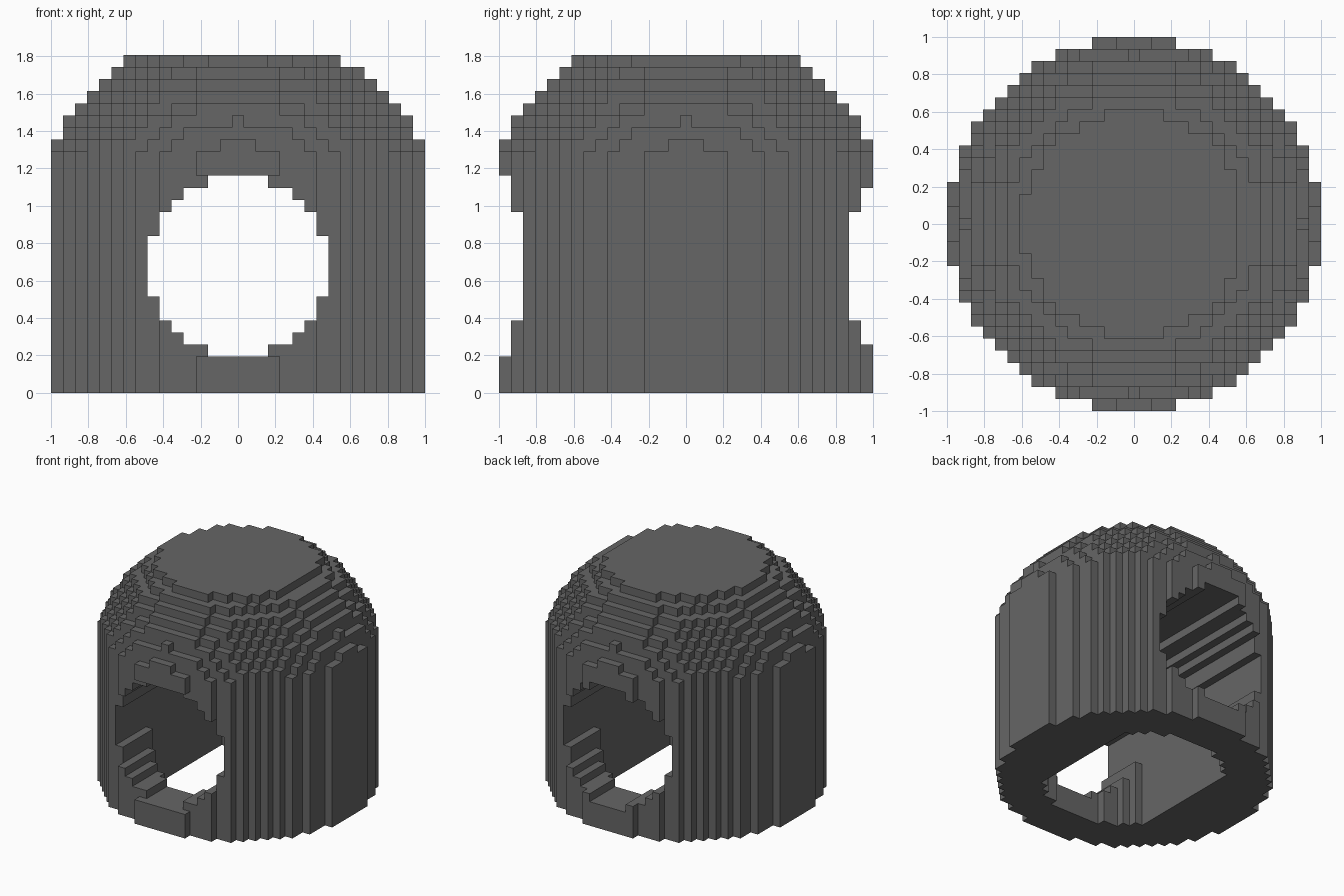
import bpy, bmesh

cube = bpy.data.objects.get("Cube")
if cube:
    bpy.data.objects.remove(cube, do_unlink=True)

HALF = 15               # cells on each side of the centre cell
LAYERS = 28
U = 2 / (2 * HALF + 1)  # cell size
TUNNEL_Z = 10           # layer of the tunnel axis


def solid(i, j, k):
    """True where the block shell fills cell (i, j, k)."""
    if not 0 <= k < LAYERS:
        return False
    r2 = i * i + j * j
    # round wall, then the dome above it
    if r2 > 240.25 or (k > 13 and r2 + (k - 13.5) ** 2 > 269):
        return False
    # round tunnel from front to back
    if i * i + (k - TUNNEL_Z) ** 2 <= 56.25:
        return False
    # straight-sided well through the floor
    if k <= TUNNEL_Z and abs(i) <= 7 and r2 <= 110.25:
        return False
    # trimmed cells on the flat top and at the front tunnel lip
    if k == LAYERS - 1 and i == 9:
        return False
    if j == -HALF and abs(i) == 3 and abs(k - TUNNEL_Z) == 7:
        return False
    return True


# Outward face corners of a unit cell for each direction
SIDES = {
    (1, 0, 0): [(1, 0, 0), (1, 1, 0), (1, 1, 1), (1, 0, 1)],
    (-1, 0, 0): [(0, 0, 0), (0, 0, 1), (0, 1, 1), (0, 1, 0)],
    (0, 1, 0): [(0, 1, 0), (0, 1, 1), (1, 1, 1), (1, 1, 0)],
    (0, -1, 0): [(0, 0, 0), (1, 0, 0), (1, 0, 1), (0, 0, 1)],
    (0, 0, 1): [(0, 0, 1), (1, 0, 1), (1, 1, 1), (0, 1, 1)],
    (0, 0, -1): [(0, 0, 0), (0, 1, 0), (1, 1, 0), (1, 0, 0)],
}

span = range(-HALF, HALF + 1)
cells = {(i, j, k) for i in span for j in span for k in range(LAYERS) if solid(i, j, k)}

# Skin the filled cells with their exposed faces only
bm = bmesh.new()
corners = {}


def corner(p):
    if p not in corners:
        corners[p] = bm.verts.new(((p[0] - 0.5) * U, (p[1] - 0.5) * U, p[2] * U))
    return corners[p]


for i, j, k in sorted(cells):
    for (a, b, c), quad in SIDES.items():
        if (i + a, j + b, k + c) not in cells:
            bm.faces.new([corner((i + x, j + y, k + z)) for x, y, z in quad])

mesh = bpy.data.meshes.new("domed_shell")
bm.to_mesh(mesh)
bm.free()

# Single grey material
grey = bpy.data.materials.new("dark_grey")
grey.use_nodes = True
colour = (0.133, 0.133, 0.133, 1)
grey.diffuse_color = colour
grey.node_tree.nodes["Principled BSDF"].inputs["Base Color"].default_value = colour
mesh.materials.append(grey)

shell = bpy.data.objects.new("domed_shell", mesh)
bpy.context.collection.objects.link(shell)
